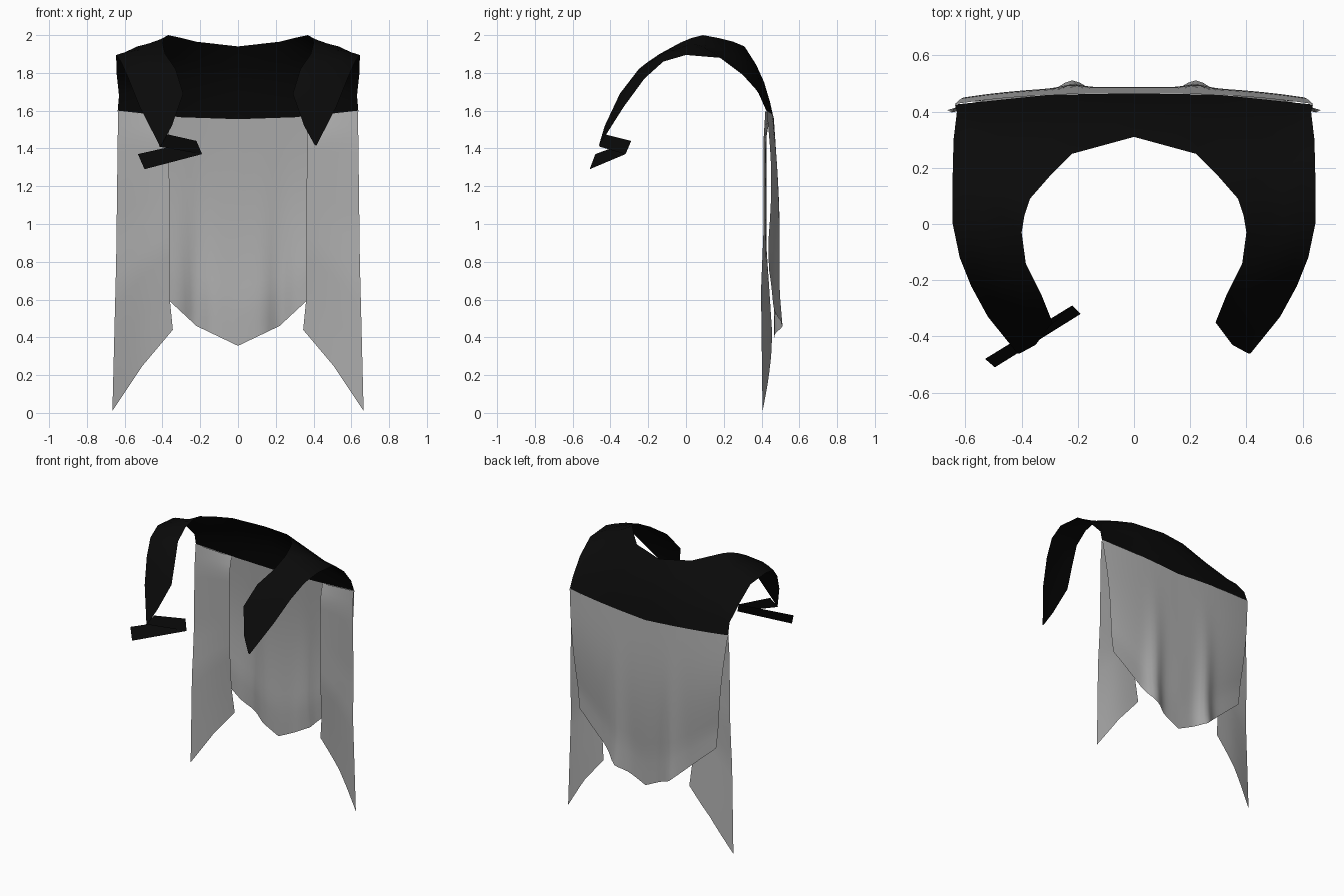
import bpy
from math import exp, sin, pi

cube = bpy.data.objects.get("Cube")
if cube:
    bpy.data.objects.remove(cube, do_unlink=True)


def material(name, value):
    mat = bpy.data.materials.new(name)
    mat.use_nodes = True
    color = (value, value, value, 1)
    mat.diffuse_color = color
    bsdf = mat.node_tree.nodes["Principled BSDF"]
    bsdf.inputs["Base Color"].default_value = color
    bsdf.inputs["Roughness"].default_value = 0.9
    return mat


BLACK = material("black leather", 0.003)
GREY = material("grey cloth", 0.42)


def interp(points, t):
    """Piecewise linear value along (t, value) pairs."""
    for (a, va), (b, vb) in zip(points, points[1:]):
        if t <= b:
            return va + (vb - va) * max(t - a, 0) / (b - a)
    return points[-1][1]


def sheet(name, rows, mat, mirror=True, smooth=True):
    """Open sheet of quads through equal rows of points."""
    n = len(rows[0])
    faces = [(i * n + j, i * n + j + 1, (i + 1) * n + j + 1, (i + 1) * n + j)
             for i in range(len(rows) - 1) for j in range(n - 1)]
    mesh = bpy.data.meshes.new(name)
    mesh.from_pydata([p for row in rows for p in row], [], faces)
    mesh.materials.append(mat)
    obj = bpy.data.objects.new(name, mesh)
    bpy.context.collection.objects.link(obj)
    if smooth:
        mesh.shade_smooth()
    if mirror:
        mod = obj.modifiers.new("mirror", "MIRROR")
        mod.merge_threshold = 0.002
    return obj


# Collar: neck edge and outer edge, from the middle of the back to the front tip
neck = [(0, .31, 1.94), (.22, .25, 1.965), (.3, .17, 1.985), (.37, .09, 2.0),
        (.39, .03, 1.985), (.4, -.03, 1.96), (.385, -.14, 1.9), (.33, -.25, 1.82),
        (.29, -.35, 1.69), (.35, -.43, 1.52), (.405, -.46, 1.42)]
outer = [(0, .465, 1.555), (.3, .46, 1.565), (.637, .425, 1.6), (.63, .4, 1.68),
         (.642, .3, 1.79), (.645, .18, 1.88), (.645, 0, 1.895), (.62, -.12, 1.86),
         (.58, -.22, 1.77), (.52, -.33, 1.62), (.415, -.46, 1.415)]
rows = []
for k, (a, b) in enumerate(zip(neck, outer)):
    row = []
    for t in (0, .3, .55, .8, 1):
        bulge = sin(pi * t) * (.03 if k < len(neck) - 2 else 0)
        p = [a[i] + (b[i] - a[i]) * t for i in range(3)]
        back = 1 if k < 3 else 0
        row.append((p[0], p[1] + .6 * bulge * back, p[2] + bulge * .8))
    rows.append(row)
sheet("collar", rows, BLACK)

# Folded strap hanging from the right tip of the collar
sheet("strap_end", [[(-.375, -.43, 1.475), (-.42, -.46, 1.41)],
                    [(-.22, -.29, 1.44), (-.19, -.32, 1.37)],
                    [(-.53, -.48, 1.37), (-.495, -.51, 1.29)]],
      BLACK, mirror=False, smooth=False)

# Back panel: tapers down to a pointed hem with one soft fold on each side
HEM = [(0, .355), (.22, .46), (.36, .59), (.55, .76)]
rows = []
for i in range(17):
    v = i / 16
    row = []
    for j in range(21):
        u = j / 20
        x = u * (.637 - .087 * v)
        z = (1.555 + .045 * u) * (1 - v) + interp(HEM, .55 * u) * v
        y = .465 - .038 * u ** 2.5 + .022 * sin(pi * min(v * 1.2, 1))
        y += (.045 * exp(-((x - .22) / .06) ** 2) + .012 * u) * v ** 2
        row.append((x, y, z))
    rows.append(row)
sheet("back_panel", rows, GREY)

# Side panels: long pointed strips in front of the back panel
SIDE_HEM = [(0, .44), (.5, .25), (1, .01)]
INNER_X = [(0, .365), (.85, .362), (1, .345)]
OUTER_X = [(0, .635), (.5, .645), (1, .665)]
INNER_Y = [(0, .45), (.08, .425), (.6, .425), (1, .455)]
OUTER_Y = [(0, .42), (.1, .41), (.4, .41), (.6, .397), (1, .405)]
rows = []
for i in range(21):
    v = i / 20
    row = []
    for j in range(11):
        u = j / 10
        x = interp(INNER_X, v) * (1 - u) + interp(OUTER_X, v) * u
        y = interp(INNER_Y, v) * (1 - u) + interp(OUTER_Y, v) * u
        y += .015 * sin(pi * u) * v
        z = (1.57 + .03 * u) * (1 - v) + interp(SIDE_HEM, u) * v
        row.append((x, y, z))
    rows.append(row)
sheet("side_panel", rows, GREY)
